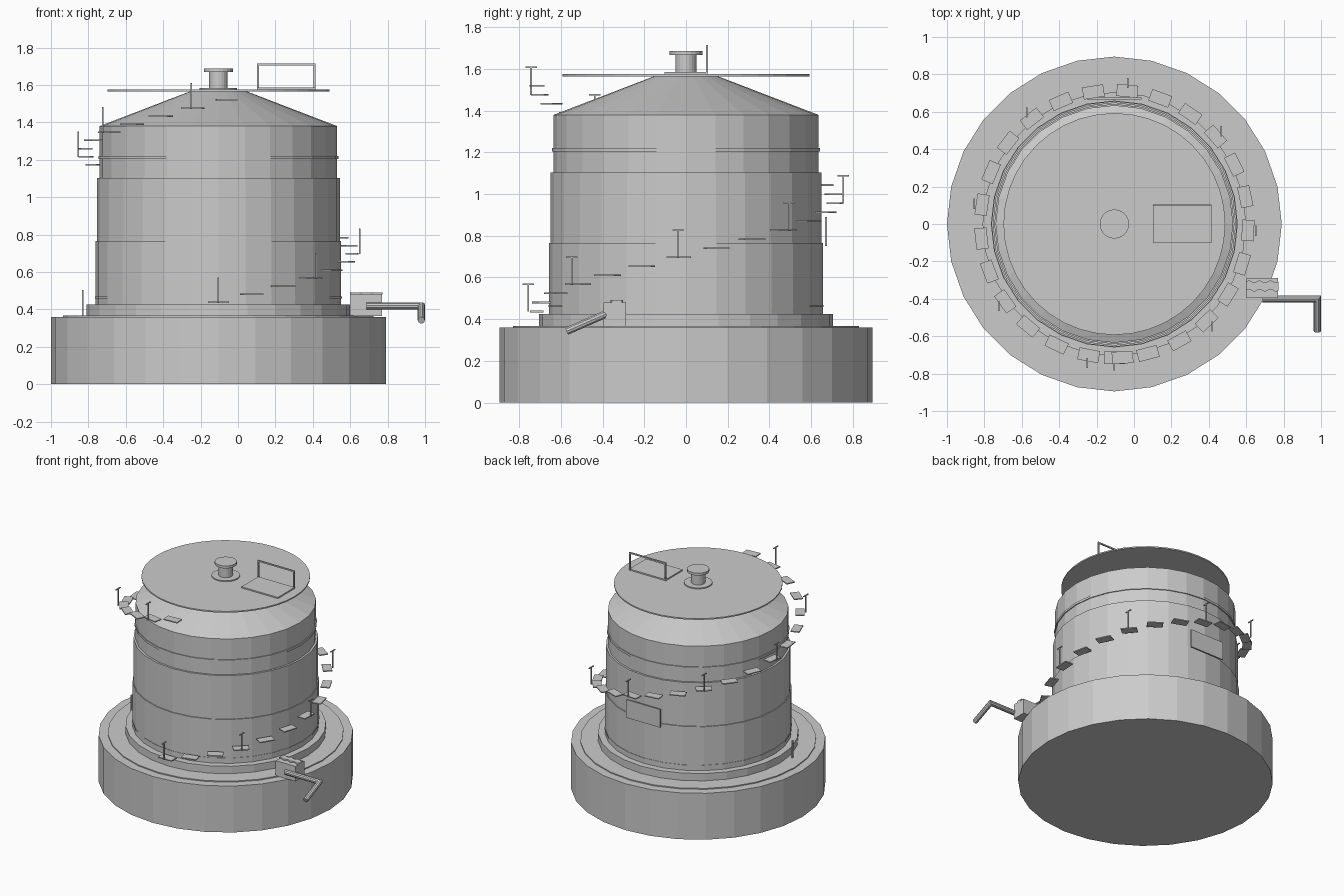
import bpy, bmesh
from math import sin, cos, pi, radians
from mathutils import Matrix, Vector

if "Cube" in bpy.data.objects:
    bpy.data.objects.remove(bpy.data.objects["Cube"])

CX = -0.105   # tank axis
SIDES = 28


def finish(name, bm):
    bmesh.ops.recalc_face_normals(bm, faces=bm.faces[:])
    me = bpy.data.meshes.new(name)
    bm.to_mesh(me)
    bm.free()
    ob = bpy.data.objects.new(name, me)
    bpy.context.collection.objects.link(ob)
    return ob


def drum(name, r1, r2, z1, z2, n=SIDES):
    bm = bmesh.new()
    bmesh.ops.create_cone(bm, cap_ends=True, segments=n, radius1=r1, radius2=r2, depth=z2 - z1,
                          matrix=Matrix.Translation((CX, 0, (z1 + z2) / 2)))
    return finish(name, bm)


def add_box(bm, center, size, rot=0.0):
    m = (Matrix.Translation(center) @ Matrix.Rotation(rot, 4, 'Z')
         @ Matrix.Diagonal((*size, 1)))
    bmesh.ops.create_cube(bm, size=1, matrix=m)


def boxes(name, items):
    bm = bmesh.new()
    for it in items:
        add_box(bm, *it)
    return finish(name, bm)


# Foundation and stacked tank shell
drum("foundation", 0.895, 0.895, 0, 0.36)
drum("foundation_pad", 0.83, 0.83, 0.355, 0.368)
drum("tank_footing", 0.705, 0.705, 0.36, 0.425)
drum("lower_shell", 0.657, 0.657, 0.42, 0.765)
drum("middle_shell", 0.65, 0.65, 0.76, 1.103)
drum("upper_shell", 0.635, 0.635, 1.10, 1.38)
drum("bottom_band", 0.66, 0.66, 0.458, 0.468)
drum("top_band", 0.642, 0.642, 1.203, 1.22)
drum("roof_cone", 0.635, 0.145, 1.38, 1.568)

# Roof deck and vent
drum("roof_deck", 0.593, 0.593, 1.565, 1.575, 40)
drum("vent_flange", 0.1, 0.1, 1.573, 1.583, 20)
drum("vent_neck", 0.05, 0.05, 1.575, 1.67, 20)
drum("vent_cap", 0.078, 0.078, 1.668, 1.687, 20)

# Roof platform and its railing
boxes("roof_platform", [((0.258, 0, 1.58), (0.312, 0.205, 0.01))])
boxes("roof_railing", [((0.106, 0.1, 1.645), (0.01, 0.01, 0.13)),
                       ((0.41, 0.1, 1.645), (0.01, 0.01, 0.13)),
                       ((0.258, 0.1, 1.71), (0.314, 0.01, 0.01))])

# Spiral stair treads with a post every third step
treads, posts = [], []
for i in range(26):
    a = radians(-90 + 14.54 * i)
    z = 0.437 + 0.0433 * i
    treads.append(((CX + 0.715 * cos(a), 0.715 * sin(a), z), (0.065, 0.113, 0.008), a))
    if i % 3 == 0:
        x, y = CX + 0.757 * cos(a), 0.757 * sin(a)
        posts.append(((x, y, z + 0.065), (0.008, 0.008, 0.132)))
        posts.append(((x, y, z + 0.131), (0.008, 0.055, 0.007)))
boxes("stair_treads", treads)
boxes("stair_posts", posts)

# Sign plate on the back and marker post on the left
boxes("back_plate", [((CX, 0.671, 0.82), (0.29, 0.01, 0.14))])
boxes("marker_post", [((-0.83, -0.12, 0.435), (0.01, 0.015, 0.135))])

# Outlet valve box with wavy lid strip
boxes("valve_box", [((0.686, -0.342, 0.423), (0.17, 0.108, 0.116))])
bm = bmesh.new()
n = 24
rows = []
for i in range(n + 1):
    x = 0.6 + 0.172 * i / n
    w = 0.006 * sin(6 * pi * i / n)
    rows.append([bm.verts.new((x, y + w, z)) for y, z in
                 ((-0.355, 0.48), (-0.308, 0.48), (-0.308, 0.491), (-0.355, 0.491))])
for a, b in zip(rows, rows[1:]):
    for k in range(4):
        j = (k + 1) % 4
        bm.faces.new((a[k], a[j], b[j], b[k]))
bm.faces.new(rows[0])
bm.faces.new(rows[-1])
finish("valve_lid", bm)

# Bent outlet pipe: rings mitred along a three point path
path = [Vector((0.686, -0.4, 0.418)), Vector((0.98, -0.4, 0.418)), Vector((0.98, -0.573, 0.342))]
down = (path[2] - path[1]).normalized()
side = down.cross(Vector((1, 0, 0))).normalized()
bm = bmesh.new()
rings = []
for i, p in enumerate(path):
    ring = []
    for k in range(10):
        c, s = 0.019 * cos(2 * pi * k / 10), 0.019 * sin(2 * pi * k / 10)
        along = (-down * c, (Vector((1, 0, 0)) - down) * c, Vector((1, 0, 0)) * c)[i]
        ring.append(bm.verts.new(p + along + side * s))
    rings.append(ring)
for a, b in zip(rings, rings[1:]):
    for k in range(10):
        j = (k + 1) % 10
        bm.faces.new((a[k], a[j], b[j], b[k]))
bm.faces.new(rings[0])
bm.faces.new(rings[-1])
finish("outlet_pipe", bm)
